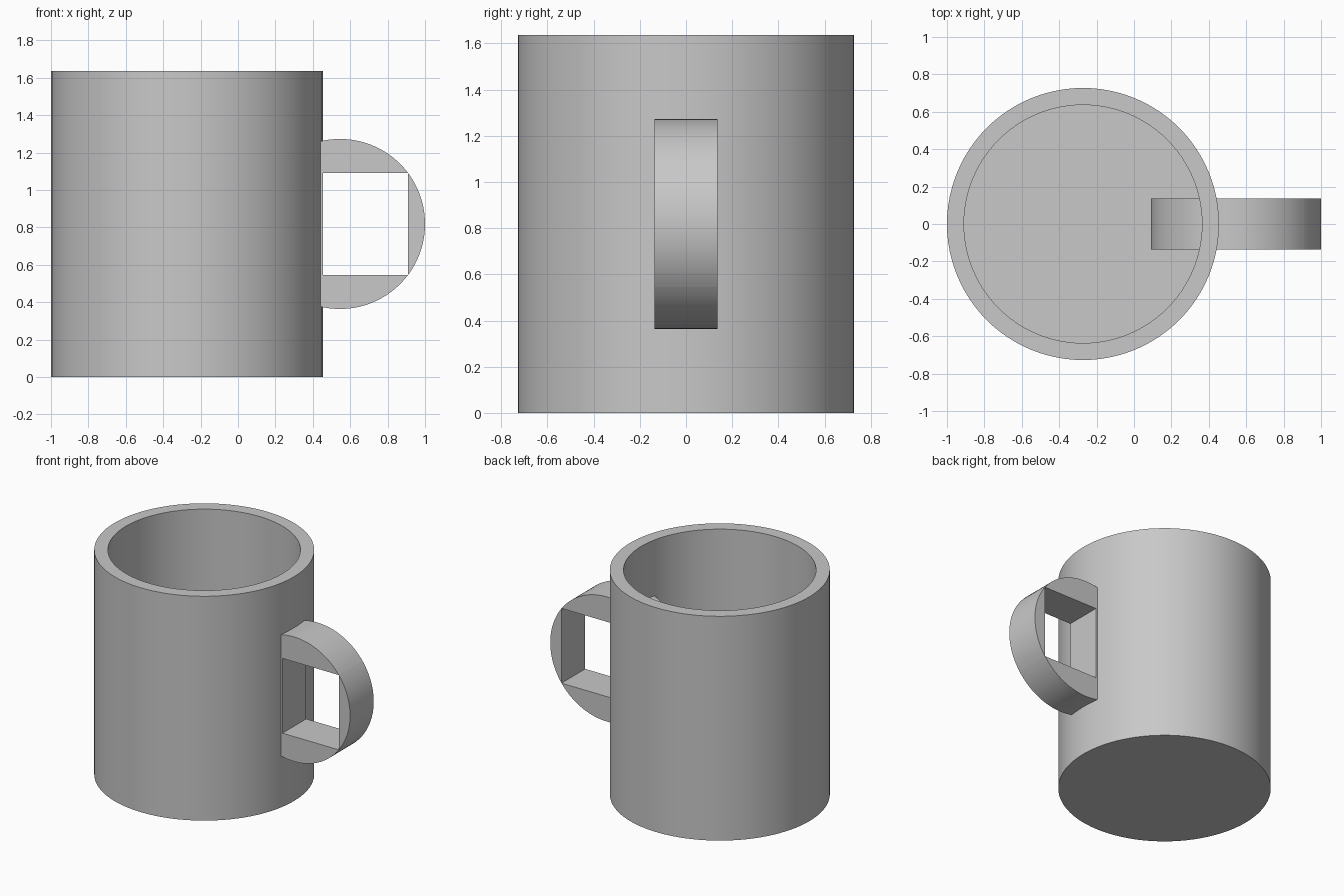
import bpy
import bmesh
from math import sin, cos, atan2

if "Cube" in bpy.data.objects:
    bpy.data.objects.remove(bpy.data.objects["Cube"], do_unlink=True)

UNIT = 2 / 11                  # the mug is 11 modelling units long
RADIUS, HEIGHT, WALL = 4 * UNIT, 9 * UNIT, 0.5 * UNIT
MUG_X = -1 + RADIUS
RING_R, RING_WIDTH = 2.5 * UNIT, 1.5 * UNIT
RING_X, RING_Z = 1 - RING_R, HEIGHT / 2

grey = bpy.data.materials.new("plain grey")
grey.use_nodes = True
colour = (0.58, 0.58, 0.58, 1)
grey.diffuse_color = colour
grey.node_tree.nodes["Principled BSDF"].inputs["Base Color"].default_value = colour


def finish(bm, name):
    """Turn the bmesh into a smooth object with sharp edges kept."""
    bmesh.ops.recalc_face_normals(bm, faces=bm.faces[:])
    mesh = bpy.data.meshes.new(name)
    bm.to_mesh(mesh)
    bm.free()
    mesh.materials.append(grey)
    obj = bpy.data.objects.new(name, mesh)
    bpy.context.collection.objects.link(obj)
    bpy.ops.object.select_all(action="DESELECT")
    bpy.context.view_layer.objects.active = obj
    obj.select_set(True)
    bpy.ops.object.shade_smooth_by_angle()


def arc(start, end, steps):
    """Points on the handle's round outline, in the xz plane."""
    angles = [start + (end - start) * i / steps for i in range(steps + 1)]
    return [(RING_X + RING_R * cos(a), RING_Z + RING_R * sin(a)) for a in angles]


def slab(name, outline):
    """Extrude an xz outline across the handle's width."""
    bm = bmesh.new()
    face = bm.faces.new([bm.verts.new((x, -RING_WIDTH / 2, z)) for x, z in outline])
    new = bmesh.ops.extrude_face_region(bm, geom=[face], use_keep_orig=True)["geom"]
    verts = [v for v in new if isinstance(v, bmesh.types.BMVert)]
    bmesh.ops.translate(bm, verts=verts, vec=(0, RING_WIDTH, 0))
    finish(bm, name)


# Mug body: cylinder with its top inset for the rim and sunk for the hollow
bm = bmesh.new()
bmesh.ops.create_cone(bm, cap_ends=True, segments=96, radius1=RADIUS,
                      radius2=RADIUS, depth=HEIGHT)
bmesh.ops.translate(bm, verts=bm.verts[:], vec=(MUG_X, 0, HEIGHT / 2))
top = max(bm.faces, key=lambda f: f.calc_center_median().z)
bmesh.ops.inset_region(bm, faces=[top], thickness=WALL)
sunk = bmesh.ops.extrude_discrete_faces(bm, faces=[top])["faces"][0]
bmesh.ops.translate(bm, verts=sunk.verts[:], vec=(0, 0, WALL - HEIGHT))
finish(bm, "mug_body")

# Handle: a disc whose rectangular opening touches the rim at two corners
corner = atan2(1.5, 2)
hole_x, hole_half = MUG_X + RADIUS, 1.5 * UNIT
slab("handle_grip", arc(-corner, corner, 24))
slab("handle_arms", arc(corner, 2 * 3.14159265 - corner, 72)
     + [(hole_x, RING_Z - hole_half), (hole_x, RING_Z + hole_half)])
